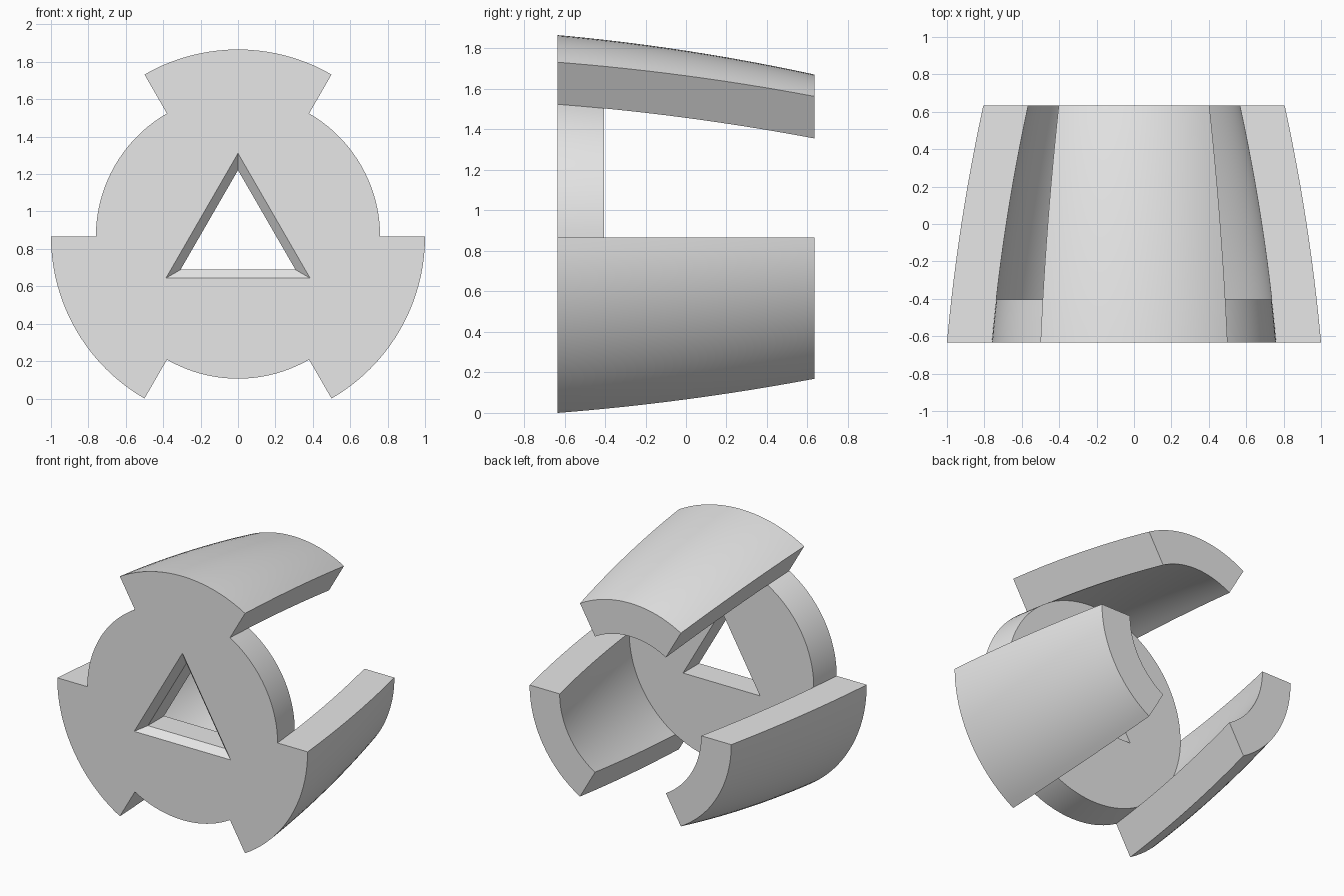
import bpy
import bmesh
from math import radians, cos, sin

cube = bpy.data.objects.get("Cube")
if cube:
    bpy.data.objects.remove(cube, do_unlink=True)

# Main dimensions
AXIS_Z = 0.866
FRONT, BACK, PLATE_BACK = -0.634, 0.634, -0.405
CHAMFER = 0.045
R_OUTER, R_INNER = 1.0, 0.76
STEP = 3  # degrees per segment


def taper(y):
    """Radius lost to the curved taper at depth y."""
    t = y - FRONT
    return 0.09 * t + 0.05 * t * t


def outer(y):
    return lambda a: (a, R_OUTER - taper(y), y)


def inner(y):
    return lambda a: (a, R_INNER - taper(y), y)


def triangle(corner, y):
    """Triangular ring with one corner pointing up."""
    return lambda a: (a, corner / 2 / cos(radians((a + 30) % 120 - 60)), y)


def point(polar):
    a, r, y = polar
    return (r * cos(radians(a)), y, AXIS_Z + r * sin(radians(a)))


def depths(start, end, count):
    return [start + (end - start) * i / count for i in range(count + 1)]


bm = bmesh.new()


def quad(*polars):
    bm.faces.new([bm.verts.new(point(p)) for p in polars])


def strip(rings, a):
    """Join consecutive rings over one angular segment."""
    b = a + STEP
    for p, q in zip(rings, rings[1:]):
        quad(p(a), p(b), q(b), q(a))


plate_y = depths(FRONT, PLATE_BACK, 3)
jaw_y = plate_y + depths(PLATE_BACK, BACK, 10)[1:]

# Front plate with a chamfered triangular hole
hole = [inner(PLATE_BACK), triangle(0.355, PLATE_BACK),
        triangle(0.355, FRONT + CHAMFER), triangle(0.445, FRONT), inner(FRONT)]

# Jaw section: front shoulder, outside, end cap, inside back to the plate
jaw = ([inner(FRONT)] + [outer(y) for y in jaw_y]
       + [inner(y) for y in reversed(jaw_y[len(plate_y) - 1:])])

# Plate rim between the jaws
rim = [inner(y) for y in plate_y]

for a in range(0, 360, STEP):
    strip(hole, a)
    strip(jaw if a % 120 >= 60 else rim, a)

# Flat radial sides of the jaws
for a in range(0, 360, 60):
    for y0, y1 in zip(jaw_y, jaw_y[1:]):
        quad(inner(y0)(a), outer(y0)(a), outer(y1)(a), inner(y1)(a))

bmesh.ops.remove_doubles(bm, verts=bm.verts, dist=0.0005)
bmesh.ops.recalc_face_normals(bm, faces=bm.faces)
mesh = bpy.data.meshes.new("three_jaw_body")
bm.to_mesh(mesh)
bm.free()

body = bpy.data.objects.new("three_jaw_body", mesh)
bpy.context.collection.objects.link(body)

# Plain grey material
grey = bpy.data.materials.new("light_grey")
grey.use_nodes = True
colour = (0.8, 0.8, 0.8, 1)
grey.diffuse_color = colour
grey.node_tree.nodes["Principled BSDF"].inputs["Base Color"].default_value = colour
mesh.materials.append(grey)

bpy.ops.object.select_all(action="DESELECT")
body.select_set(True)
bpy.context.view_layer.objects.active = body
bpy.ops.object.shade_smooth_by_angle(angle=radians(30))
